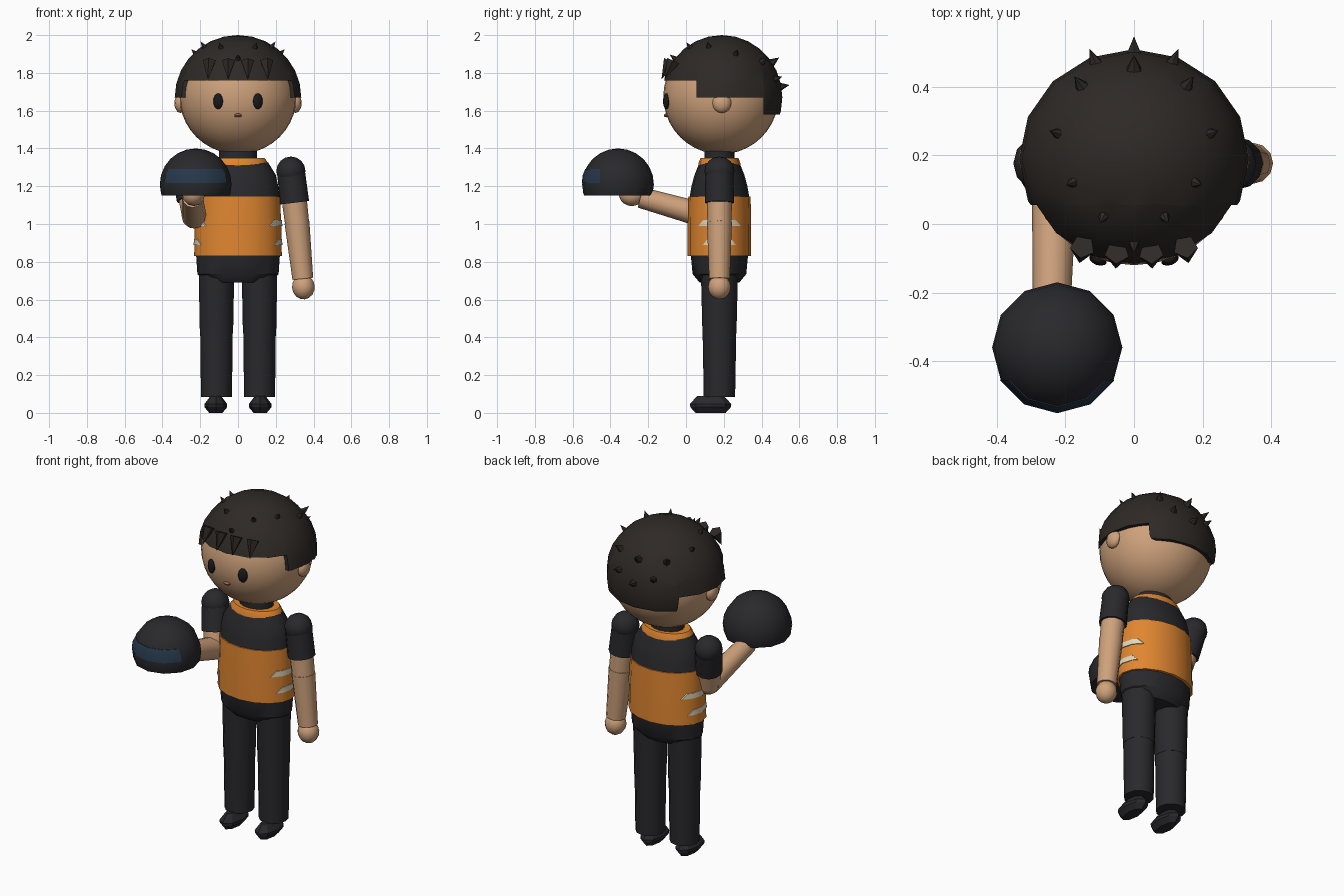
import bpy, bmesh, math
from mathutils import Vector, Matrix

if "Cube" in bpy.data.objects:
    bpy.data.objects.remove(bpy.data.objects["Cube"])

BODY_Y = 0.177
HEAD = Vector((0, 0.185, 1.675))


def material(name, rgb):
    m = bpy.data.materials.new(name)
    m.diffuse_color = (*rgb, 1)
    m.use_nodes = True
    m.node_tree.nodes["Principled BSDF"].inputs["Base Color"].default_value = m.diffuse_color
    return m


SKIN = material("skin", (0.62, 0.36, 0.2))
HAIR = material("hair", (0.027, 0.022, 0.019))
DARK = material("dark_cloth", (0.022, 0.022, 0.026))
ORANGE = material("orange_cloth", (0.75, 0.24, 0.03))
CREAM = material("cream", (0.75, 0.68, 0.5))
BLACK = material("black", (0.01, 0.01, 0.01))
VISOR = material("visor_blue", (0.02, 0.04, 0.07))
LIP = material("lip", (0.3, 0.13, 0.07))


def finish(bm, name, mat, angle=35):
    bmesh.ops.recalc_face_normals(bm, faces=bm.faces[:])
    me = bpy.data.meshes.new(name)
    bm.to_mesh(me)
    bm.free()
    me.materials.append(mat)
    me.shade_smooth()
    me.set_sharp_from_angle(angle=math.radians(angle))
    ob = bpy.data.objects.new(name, me)
    bpy.context.collection.objects.link(ob)
    return ob


def cut(bm, co, no):
    """Remove everything on the normal side of a plane and cap the cut."""
    r = bmesh.ops.bisect_plane(bm, geom=bm.verts[:] + bm.edges[:] + bm.faces[:],
                               plane_co=co, plane_no=no, clear_outer=True)
    edges = [e for e in r["geom_cut"] if isinstance(e, bmesh.types.BMEdge)]
    bmesh.ops.holes_fill(bm, edges=edges, sides=0)


def ball(name, c, r, mat, seg=16, rings=10, cuts=(), rot=None):
    bm = bmesh.new()
    m = Matrix.Translation(c) @ (rot or Matrix()) @ Matrix.Diagonal((*r, 1))
    bmesh.ops.create_uvsphere(bm, u_segments=seg, v_segments=rings, radius=1, matrix=m)
    for co, no in cuts:
        cut(bm, co, no)
    return finish(bm, name, mat)


def limb(name, a, b, r1, r2, mat, seg=12):
    a, b = Vector(a), Vector(b)
    d = b - a
    m = Matrix.Translation((a + b) / 2) @ d.to_track_quat('Z', 'Y').to_matrix().to_4x4()
    bm = bmesh.new()
    bmesh.ops.create_cone(bm, cap_ends=True, segments=seg, radius1=r1, radius2=r2,
                          depth=d.length, matrix=m)
    return finish(bm, name, mat, 40)


def loft(name, levels, mat, x=0, y=BODY_Y, seg=16, cuts=(), angle=35):
    """Stack of ellipses given as (z, half width, half depth)."""
    bm = bmesh.new()
    rings = [[bm.verts.new((x + rx * math.cos(2 * math.pi * i / seg),
                            y + ry * math.sin(2 * math.pi * i / seg), z))
              for i in range(seg)] for z, rx, ry in levels]
    for lo, hi in zip(rings, rings[1:]):
        for i in range(seg):
            j = (i + 1) % seg
            bm.faces.new((lo[i], lo[j], hi[j], hi[i]))
    bm.faces.new(rings[0][::-1])
    bm.faces.new(rings[-1])
    for co, no in cuts:
        cut(bm, co, no)
    return finish(bm, name, mat, angle)


# head and face
ball("head", HEAD, (0.31, 0.305, 0.305), SKIN, 32, 20)
for s, side in ((-1, "left"), (1, "right")):
    ball("ear_" + side, (0.305 * s, 0.19, 1.64), (0.032, 0.05, 0.052), SKIN, 12, 8)
    ball("eye_" + side, (0.105 * s, -0.104, 1.65), (0.027, 0.016, 0.042), BLACK, 12, 8,
         rot=Matrix.Rotation(0.35 * s, 4, 'Z'))
ball("mouth", (0, -0.104, 1.575), (0.021, 0.014, 0.01), LIP, 10, 6)

# hair cap in three steps: fringe, sides and nape
HR = Vector((0.335, 0.32, 0.33))
HC = Vector((0, 0.19, 1.67))
for name, y0, y1, z in (("hair_fringe", -1, 0.055, 1.76), ("hair_sides", 0.055, 0.41, 1.67),
                        ("hair_nape", 0.41, 1, 1.58)):
    cuts = [((0, 0, z), (0, 0, -1))]
    if y0 > -1:
        cuts.append(((0, y0, 0), (0, -1, 0)))
    if y1 < 1:
        cuts.append(((0, y1, 0), (0, 1, 0)))
    ball(name, HC, HR, HAIR, 16, 14, cuts)

# small spikes standing on the hair
spots = [(0, -0.06, 1), (0, 0.455, 1.4), (0, 0.505, 1.3)]
for s in (-1, 1):
    spots += [(0.09 * s, 0.02, 1), (0.18 * s, 0.12, 1), (0.225 * s, 0.265, 1),
              (0.155 * s, 0.405, 1.2), (0.115 * s, 0.475, 1.2)]
for i, (x, y, k) in enumerate(spots):
    u, v = x / HR.x, (y - HC.y) / HR.y
    z = HC.z + HR.z * math.sqrt(max(0, 1 - u * u - v * v))
    p = Vector((x, y, z))
    n = (p - HC).normalized()
    limb(f"hair_spike_{i}", p - n * 0.012, p + n * 0.033 * k, 0.019 * k, 0, HAIR, 6)
# fringe tufts pointing down
for i, x in enumerate((-0.15, -0.05, 0.05, 0.15)):
    y = 0.8 * x * x
    limb(f"fringe_tuft_{i}", (x, y - 0.085, 1.862), (x * 1.06, y - 0.132, 1.765),
         0.037, 0, HAIR, 5)

# torso
loft("neck", [(1.3, 0.1, 0.08), (1.4, 0.1, 0.08)], DARK)
loft("collar", [(1.3, 0.165, 0.113), (1.325, 0.158, 0.11), (1.35, 0.14, 0.1)], ORANGE)
loft("chest", [(1.13, 0.221, 0.16), (1.2, 0.213, 0.148), (1.26, 0.2, 0.132),
               (1.325, 0.16, 0.106)], DARK)
loft("vest", [(0.83, 0.232, 0.168), (1.0, 0.229, 0.168), (1.145, 0.222, 0.165)], ORANGE)
loft("hips", [(0.69, 0.165, 0.105), (0.735, 0.215, 0.142), (0.84, 0.222, 0.152)], DARK)

# slanted stripes on both flanks of the vest
for s, side in ((-1, "left"), (1, "right")):
    for tag, z, h in (("upper", 1.005, 0.1), ("lower", 0.905, 0.075)):
        loft(f"stripe_{tag}_{side}", [(z - 0.016, 0.235, 0.172), (z + 0.016, 0.233, 0.172)],
             CREAM, cuts=[((0.15 * s, 0, 0), (-s, 0, 0)),
                          ((0, BODY_Y - h, z), (0, -1, 0.8)),
                          ((0, BODY_Y + h, z), (0, 1, 0.8))])

# legs and shoes
for s, side in ((-1, "left"), (1, "right")):
    x = 0.114 * s
    loft("upper_leg_" + side, [(0.42, 0.088, 0.09), (0.74, 0.094, 0.098)], DARK, x, seg=12)
    loft("lower_leg_" + side, [(0.085, 0.082, 0.083), (0.42, 0.086, 0.089)], DARK, x, seg=12)
    loft("shoe_" + side, [(0, 0.035, 0.08), (0.03, 0.06, 0.107), (0.047, 0.06, 0.11),
                          (0.09, 0.028, 0.07)], DARK, x * 1.03, 0.13, 8, angle=20)


def arm(side, shoulder, elbow, wrist, hand):
    shoulder, elbow, wrist, hand = map(Vector, (shoulder, elbow, wrist, hand))
    cuff = shoulder.lerp(elbow, 0.62)
    ball("shoulder_cap_" + side, shoulder, (0.077, 0.08, 0.077), DARK, 12, 8)
    limb("sleeve_" + side, shoulder, cuff, 0.074, 0.077, DARK)
    limb("upper_arm_" + side, cuff, elbow, 0.066, 0.064, SKIN)
    ball("elbow_" + side, elbow, (0.064, 0.064, 0.064), SKIN, 12, 8)
    limb("forearm_" + side, elbow, wrist, 0.066, 0.055, SKIN)
    q = (wrist - elbow).to_track_quat('Z', 'Y').to_matrix().to_4x4()
    ball("hand_" + side, hand, (0.06, 0.06, 0.066), SKIN, 12, 8, rot=q)


arm("right", (0.28, BODY_Y, 1.28), (0.312, BODY_Y, 1.01), (0.343, BODY_Y, 0.71),
    (0.346, BODY_Y, 0.667))
arm("left", (-0.275, BODY_Y, 1.28), (-0.232, 0.115, 1.04), (-0.24, -0.24, 1.14),
    (-0.235, -0.29, 1.155))

# helmet resting on the raised hand, with a visor band across its front
HM = Vector((-0.224, -0.36, 1.21))
ball("helmet", HM, (0.19, 0.19, 0.19), DARK, 12, 12, [((0, 0, 1.15), (0, 0, -1))])
ball("helmet_visor", HM, (0.193, 0.193, 0.193), VISOR, 12, 12,
     [((0, 0, 1.218), (0, 0, -1)), ((0, 0, 1.29), (0, 0, 1)), ((0, -0.455, 0), (0, 1, 0))])
